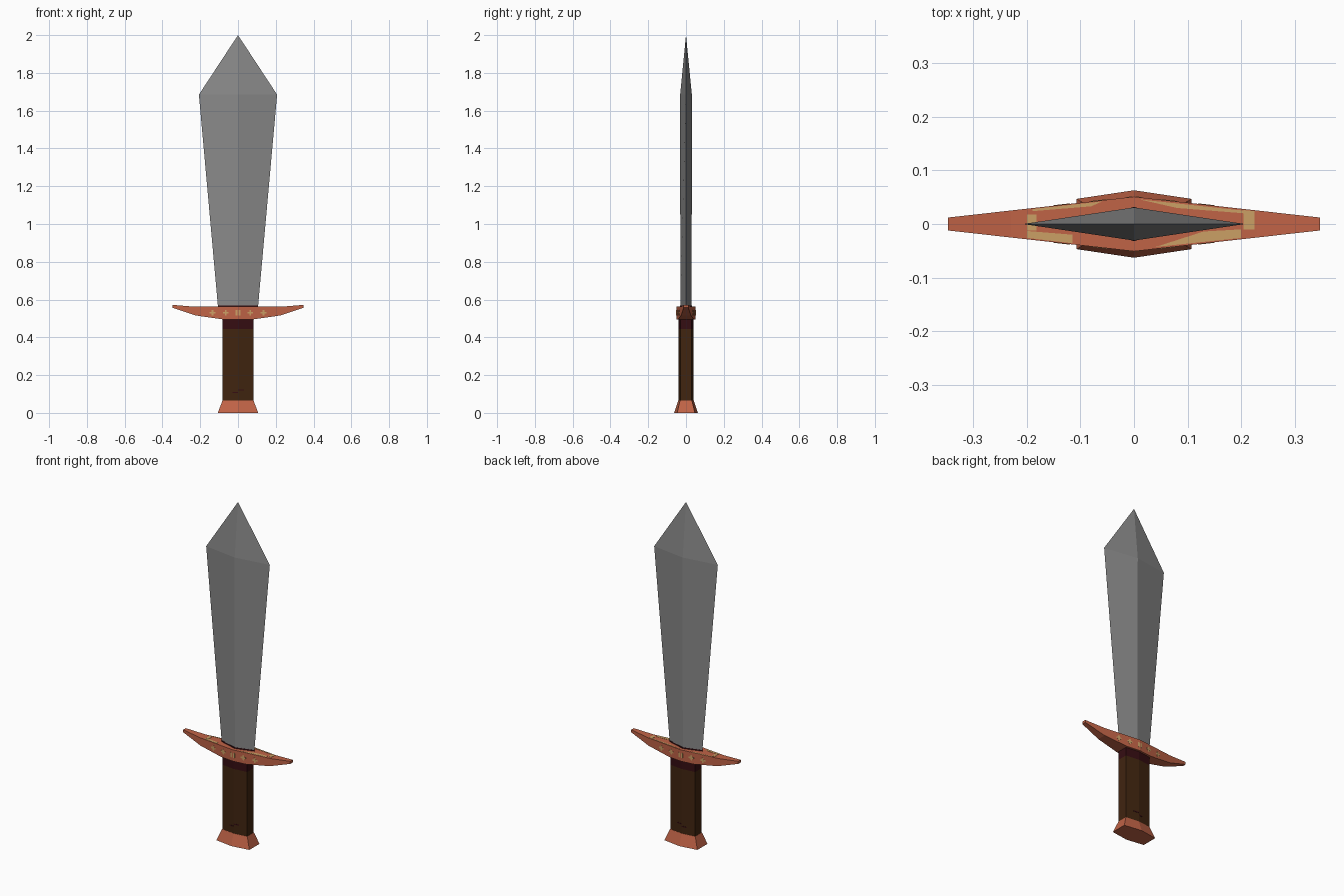
import bpy, bmesh

if "Cube" in bpy.data.objects:
    bpy.data.objects.remove(bpy.data.objects["Cube"])


def material(name, rgb):
    m = bpy.data.materials.new(name)
    m.diffuse_color = (*rgb, 1)
    m.use_nodes = True
    m.node_tree.nodes["Principled BSDF"].inputs["Base Color"].default_value = m.diffuse_color
    return m


STEEL = material("steel grey", (0.25, 0.25, 0.25))
COPPER = material("copper", (0.53, 0.125, 0.062))
TAN = material("worn tan", (0.60, 0.35, 0.13))
LEATHER = material("brown leather", (0.052, 0.018, 0.005))
MAROON = material("dark maroon", (0.036, 0.004, 0.006))


def finish(bm, name, mat, mirror=None):
    bmesh.ops.recalc_face_normals(bm, faces=bm.faces[:])
    me = bpy.data.meshes.new(name)
    bm.to_mesh(me)
    bm.free()
    me.materials.append(mat)
    ob = bpy.data.objects.new(name, me)
    bpy.context.collection.objects.link(ob)
    if mirror:
        mod = ob.modifiers.new("Mirror", 'MIRROR')
        mod.use_axis = mirror
        mod.merge_threshold = 0.0001
    return ob


def loft(name, mat, sections, tip=None):
    """Skin a stack of equal-sided sections; optionally close to a point."""
    bm = bmesh.new()
    rings = [[bm.verts.new(p) for p in s] for s in sections]
    n = len(rings[0])
    for a, b in zip(rings, rings[1:]):
        for i in range(n):
            bm.faces.new((a[i], a[(i + 1) % n], b[(i + 1) % n], b[i]))
    bm.faces.new(rings[0])
    if tip:
        t = bm.verts.new(tip)
        for i in range(n):
            bm.faces.new((rings[-1][i], rings[-1][(i + 1) % n], t))
    else:
        bm.faces.new(rings[-1])
    return finish(bm, name, mat)


def diamond(w, t, z):
    return [(w, 0, z), (0, t, z), (-w, 0, z), (0, -t, z)]


def hexagon(w, side, ridge, z):
    return [(w, -side, z), (w, side, z), (0, ridge, z),
            (-w, side, z), (-w, -side, z), (0, -ridge, z)]


def depth(x):
    """Half thickness of the guard, tapering to its ends."""
    return 0.051 - 0.112 * x


def slab(bm, profile, front, back, skip_last=False):
    """Extrude an x-z profile between two depth functions."""
    a = [bm.verts.new((x, front(x), z)) for x, z in profile]
    b = [bm.verts.new((x, back(x), z)) for x, z in profile]
    bm.faces.new(a)
    bm.faces.new(b)
    n = len(a)
    for i in range(n - 1 if skip_last else n):
        j = (i + 1) % n
        bm.faces.new((a[i], a[j], b[j], b[i]))


# Blade with diamond section and dark line where it meets the guard
loft("blade", STEEL, [diamond(0.105, 0.030, 0.55), diamond(0.207, 0.031, 1.685)],
     tip=(0, 0, 2.0))
loft("blade_base_band", MAROON, [diamond(0.107, 0.032, 0.555), diamond(0.107, 0.032, 0.569)])

# Pommel, grip and collar
loft("pommel", COPPER, [hexagon(0.107, 0.047, 0.063, 0), hexagon(0.082, 0.031, 0.041, 0.066)])
loft("grip", LEATHER, [hexagon(0.081, 0.03, 0.04, 0.06), hexagon(0.081, 0.03, 0.04, 0.445)])
loft("grip_collar", MAROON, [hexagon(0.081, 0.03, 0.04, 0.445), hexagon(0.081, 0.03, 0.04, 0.50)])

# Guard, upswept and tapering
bm = bmesh.new()
slab(bm, [(0, 0.495), (0.08, 0.495), (0.225, 0.516), (0.348, 0.557),
          (0.348, 0.572), (0.23, 0.562), (0, 0.562)],
     lambda x: -depth(x), depth, skip_last=True)
finish(bm, "guard", COPPER, (True, False, False))

# Cross-shaped studs on the front and back of the guard
bm = bmesh.new()
w, h = 0.015, 0.005
studs = [[(0.003, 0.516), (0.014, 0.516), (0.014, 0.544), (0.003, 0.544)]]
for cx in (0.065, 0.135):
    studs.append([(cx + u, 0.53 + v) for u, v in
                  [(-w, -h), (-h, -h), (-h, -w), (h, -w), (h, -h), (w, -h),
                   (w, h), (h, h), (h, w), (-h, w), (-h, h), (-w, h)]])
for s in studs:
    slab(bm, s, lambda x: -depth(x) - 0.001, lambda x: -depth(x) + 0.001)
finish(bm, "guard_studs", TAN, (True, True, False))

# Worn patches on top of the guard
patches = [
    [(0.01, 0.046), (0.205, 0.025), (0.205, 0.020), (0.08, 0.030)],
    [(0.205, -0.010), (0.225, -0.010), (0.225, 0.024), (0.205, 0.026)],
    [(0.04, -0.043), (0.20, -0.026), (0.20, -0.010), (0.13, -0.014)],
    [(-0.20, -0.026), (-0.115, -0.036), (-0.115, -0.020), (-0.20, -0.013)],
    [(-0.20, -0.012), (-0.182, -0.012), (-0.182, 0.018), (-0.20, 0.018)],
    [(-0.19, 0.028), (-0.06, 0.042), (-0.08, 0.033), (-0.19, 0.024)],
]
for i, p in enumerate(patches):
    loft(f"guard_worn_patch_{i + 1}", TAN,
         [[(x, y, z) for x, y in p] for z in (0.561, 0.5632)])

# Small scratches low on the grip, front and back
bm = bmesh.new()
for x0, x1, z in ((-0.028, 0.0, 0.104), (0.0, 0.032, 0.118)):
    ridge = lambda x: -0.04 + 0.01 * abs(x) / 0.081
    slab(bm, [(x0, z), (x1, z), (x1, z + 0.006), (x0, z + 0.006)],
         lambda x: ridge(x) - 0.001, lambda x: ridge(x) + 0.001)
finish(bm, "grip_scratches", MAROON, (False, True, False))
